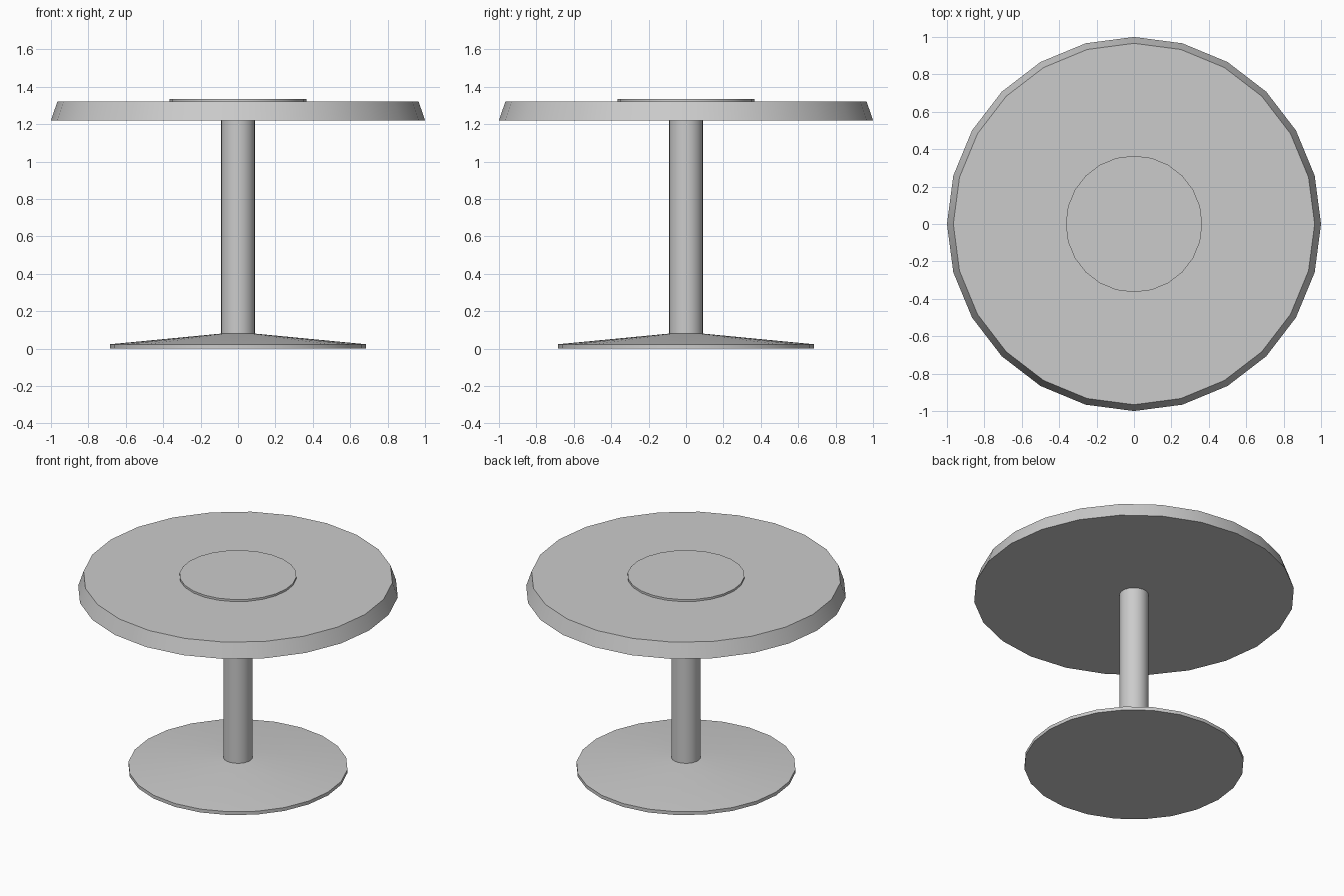
import bpy, bmesh, math

if "Cube" in bpy.data.objects:
    bpy.data.objects.remove(bpy.data.objects["Cube"])

SIDES = 24


def lathe(name, rings):
    """Closed turned part from (radius, height) rings, with flat end caps."""
    bm = bmesh.new()
    loops = []
    for r, z in rings:
        loops.append([bm.verts.new((r * math.cos(2 * math.pi * i / SIDES),
                                    r * math.sin(2 * math.pi * i / SIDES), z))
                      for i in range(SIDES)])
    for low, high in zip(loops, loops[1:]):
        for i in range(SIDES):
            j = (i + 1) % SIDES
            bm.faces.new((low[i], low[j], high[j], high[i]))
    bm.faces.new(loops[0][::-1])
    bm.faces.new(loops[-1])
    mesh = bpy.data.meshes.new(name)
    bm.to_mesh(mesh)
    bm.free()
    obj = bpy.data.objects.new(name, mesh)
    bpy.context.collection.objects.link(obj)
    bpy.ops.object.select_all(action='DESELECT')
    obj.select_set(True)
    bpy.context.view_layer.objects.active = obj
    bpy.ops.object.shade_smooth_by_angle(angle=math.radians(30))
    return obj


# Shallow conical foot with a thin rim
lathe("base", [(0.685, 0), (0.685, 0.023), (0.091, 0.08)])
# Central column
lathe("post", [(0.091, 0.075), (0.091, 1.22)])
# Table top, tapering slightly upwards
lathe("table_top", [(1.0, 1.22), (0.966, 1.32)])
# Thin raised disc in the middle of the top
lathe("centre_disc", [(0.365, 1.315), (0.365, 1.334)])
